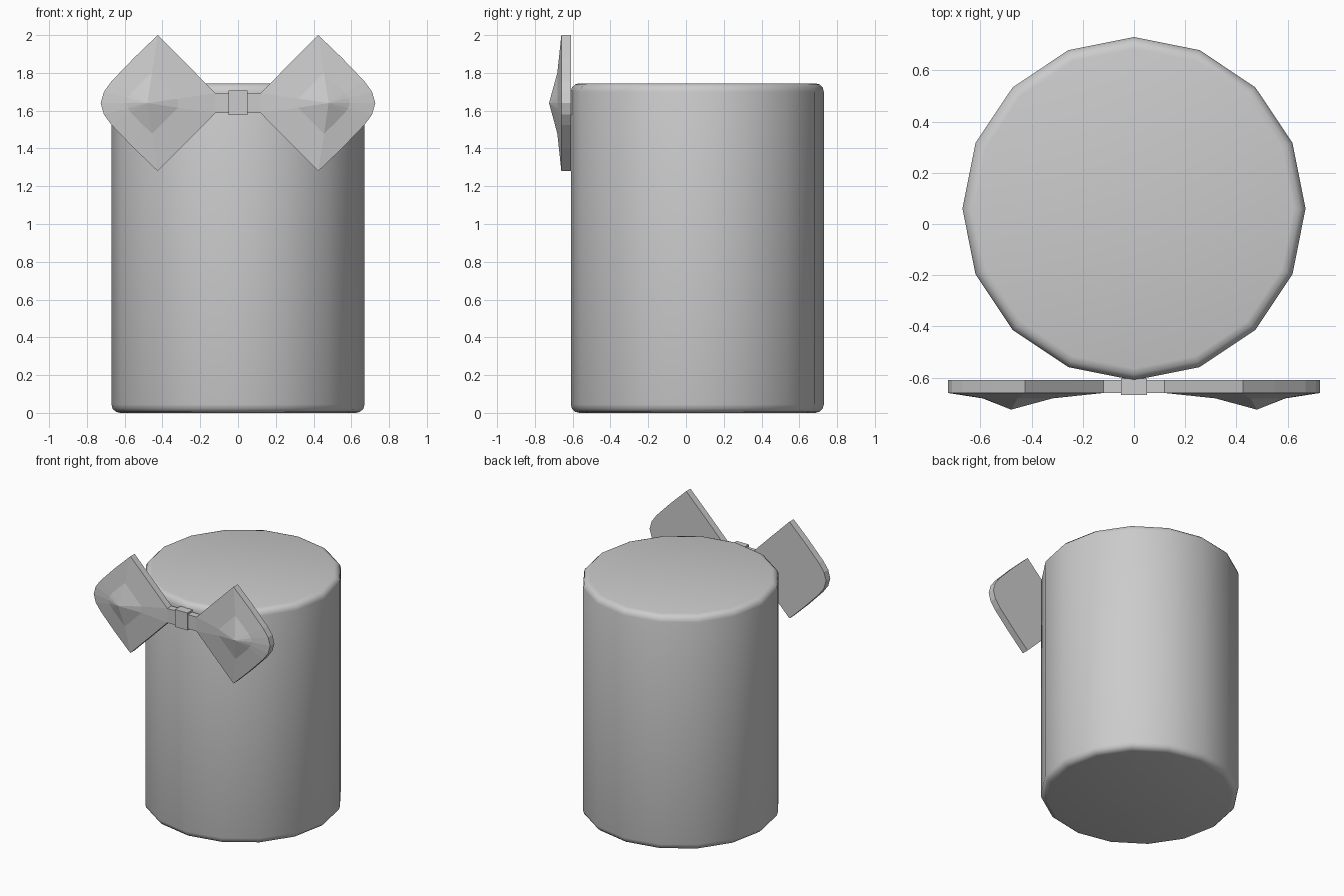
import bpy, bmesh
from mathutils import Vector

if "Cube" in bpy.data.objects:
    bpy.data.objects.remove(bpy.data.objects["Cube"])

# Body: 16-sided drum with softened rims
bpy.ops.mesh.primitive_cylinder_add(vertices=16, radius=0.67, depth=1.745,
                                    location=(0, 0.06, 0.8725))
body = bpy.context.object
body.name = "drum_body"
bev = body.modifiers.new("rim", 'BEVEL')
bev.width = 0.045
bev.segments = 3
bev.limit_method = 'ANGLE'
bev.angle_limit = 1.0
bpy.ops.object.modifier_apply(modifier="rim")
bpy.ops.object.shade_smooth_by_angle(angle=0.7)

# Bow wings: flat back, thin rim, faceted front rising to a point
TOP_HALF = [(0.12, 1.693), (0.27, 1.845), (0.425, 2.0), (0.55, 1.88),
            (0.67, 1.755), (0.71, 1.70)]
OUTLINE = TOP_HALF + [(0.727, 1.64)] + [(x, 3.28 - z) for x, z in reversed(TOP_HALF)]
PEAK = Vector((0.48, -0.725, 1.64))


def make_wing(name, side):
    bm = bmesh.new()

    def ring(y, scale):
        return [bm.verts.new((side * (PEAK.x + (x - PEAK.x) * scale), y,
                              PEAK.z + (z - PEAK.z) * scale)) for x, z in OUTLINE]
    rings = [ring(-0.61, 1), ring(-0.66, 1), ring(-0.681, 0.45)]
    tip = bm.verts.new((side * PEAK.x, PEAK.y, PEAK.z))
    n = len(OUTLINE)
    bm.faces.new(rings[0])
    for i in range(n):
        j = (i + 1) % n
        for a, b in zip(rings, rings[1:]):
            bm.faces.new((a[i], a[j], b[j], b[i]))
        bm.faces.new((rings[-1][i], rings[-1][j], tip))
    bmesh.ops.recalc_face_normals(bm, faces=bm.faces)
    mesh = bpy.data.meshes.new(name)
    bm.to_mesh(mesh)
    bm.free()
    bpy.context.collection.objects.link(bpy.data.objects.new(name, mesh))


make_wing("bow_wing_right", 1)
make_wing("bow_wing_left", -1)


# Bow strap and central knot
def box(name, loc, size):
    bpy.ops.mesh.primitive_cube_add(size=1, location=loc)
    o = bpy.context.object
    o.name = name
    o.scale = size


box("bow_strap", (0, -0.635, 1.64), (0.24, 0.05, 0.106))
box("bow_knot", (0, -0.636, 1.643), (0.1, 0.064, 0.13))
